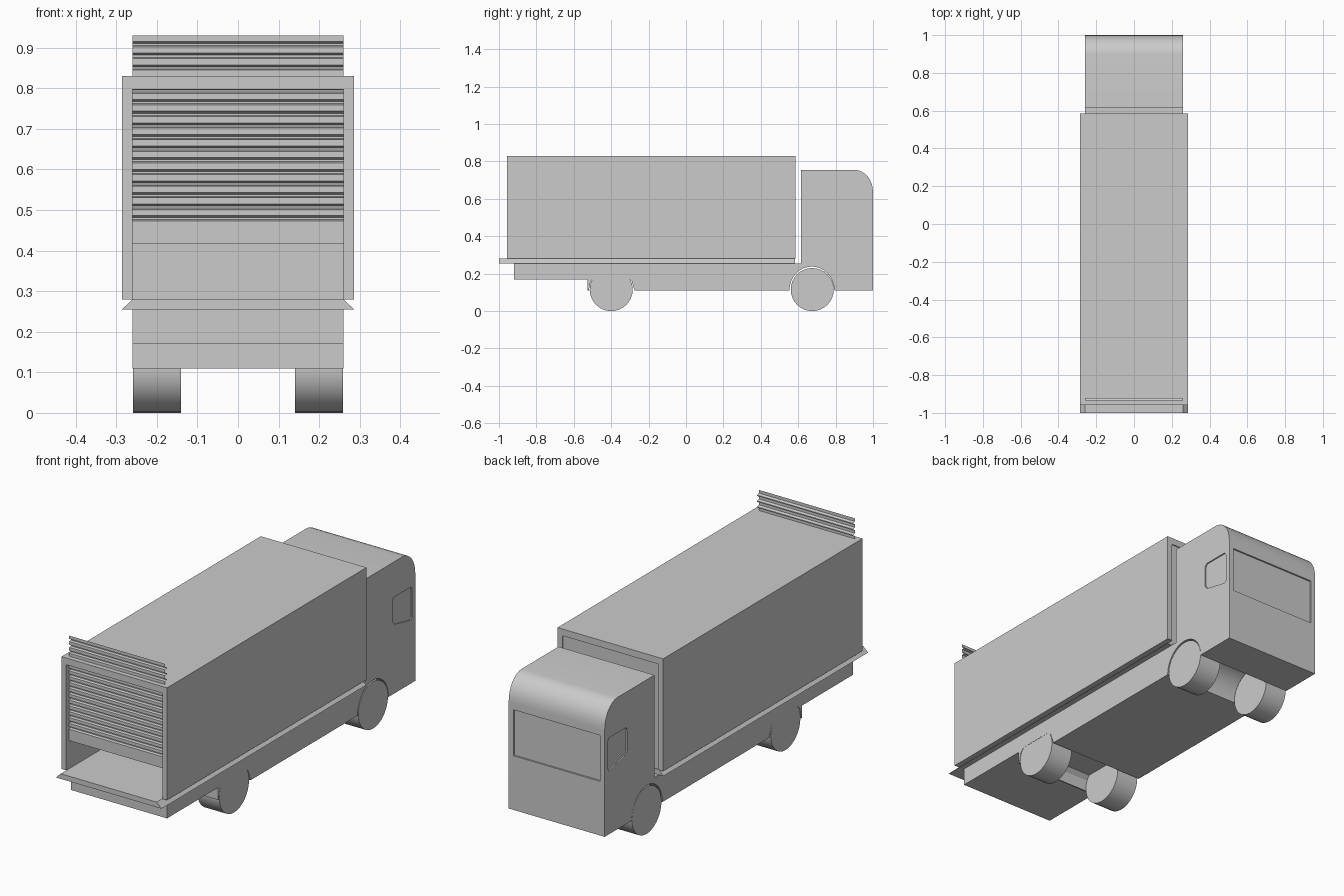
import bpy, bmesh, math
from math import sin, cos, pi

if "Cube" in bpy.data.objects:
    bpy.data.objects.remove(bpy.data.objects["Cube"])


def finish(bm, name, smooth=False):
    bmesh.ops.recalc_face_normals(bm, faces=bm.faces)
    me = bpy.data.meshes.new(name)
    bm.to_mesh(me)
    bm.free()
    ob = bpy.data.objects.new(name, me)
    bpy.context.collection.objects.link(ob)
    if smooth:
        bpy.ops.object.select_all(action='DESELECT')
        bpy.context.view_layer.objects.active = ob
        ob.select_set(True)
        bpy.ops.object.shade_smooth_by_angle(angle=math.radians(35))
    return ob


def prism(name, pts, a, b, axis='x', smooth=False):
    """Extrude a closed profile: (y, z) along x, or (x, z) along y."""
    bm = bmesh.new()
    place = (lambda p: (a, p[0], p[1])) if axis == 'x' else (lambda p: (p[0], a, p[1]))
    f = bm.faces.new([bm.verts.new(place(p)) for p in pts])
    ext = bmesh.ops.extrude_face_region(bm, geom=[f])['geom']
    d = (b - a, 0, 0) if axis == 'x' else (0, b - a, 0)
    bmesh.ops.translate(bm, vec=d, verts=[v for v in ext if isinstance(v, bmesh.types.BMVert)])
    return finish(bm, name, smooth)


def arc(cy, cz, ry, rz, a0, a1, n):
    return [(cy + ry * cos(a0 + (a1 - a0) * i / n), cz + rz * sin(a0 + (a1 - a0) * i / n))
            for i in range(n + 1)]


def rect(a0, a1, b0, b1):
    return [(a0, b0), (a1, b0), (a1, b1), (a0, b1)]


# cab and chassis in one side profile
body_pts = [(0.615, 0.255), (0.615, 0.755)]
body_pts += arc(0.90, 0.635, 0.10, 0.12, pi / 2, 0, 8)      # rounded cab roof
body_pts += [(1.0, 0.11)]
body_pts += arc(0.673, 0.11, 0.12, 0.128, 0, pi, 16)        # front wheel arch
body_pts += [(-0.275, 0.11), (-0.29, 0.16), (-0.31, 0.18),  # rear arch and flap
             (-0.49, 0.18), (-0.51, 0.16), (-0.52, 0.11), (-0.526, 0.11),
             (-0.526, 0.17), (-0.92, 0.17), (-0.92, 0.255)]
body = prism("cab_and_chassis", body_pts, -0.26, 0.26)

# window recesses
side = [(0.835, 0.582), (0.965, 0.582), (0.974, 0.57), (0.974, 0.43),
        (0.965, 0.42), (0.84, 0.447), (0.825, 0.465), (0.825, 0.57)]
cutters = [prism("windscreen_cutter", rect(-0.235, 0.235, 0.375, 0.60), 0.992, 1.05, 'y'),
           prism("right_window_cutter", side, 0.254, 0.3),
           prism("left_window_cutter", side, -0.3, -0.254)]
bpy.context.view_layer.objects.active = body
for c in cutters:
    m = body.modifiers.new(c.name, 'BOOLEAN')
    m.operation, m.solver, m.object = 'DIFFERENCE', 'EXACT', c
    bpy.ops.object.modifier_apply(modifier=m.name)
    bpy.data.objects.remove(c)
bpy.ops.object.select_all(action='DESELECT')
body.select_set(True)
bpy.ops.object.shade_smooth_by_angle(angle=math.radians(25))

# cargo floor with flared lower edge
prism("cargo_floor", [(-0.286, 0.255), (0.286, 0.255), (0.26, 0.28), (-0.26, 0.28)],
      -1.0, 0.583, 'y')

# cargo box: arch-shaped shell plus a front wall
prism("cargo_shell", [(-0.286, 0.28), (-0.286, 0.83), (0.286, 0.83), (0.286, 0.28),
                      (0.26, 0.28), (0.26, 0.797), (-0.26, 0.797), (-0.26, 0.28)],
      -0.957, 0.585, 'y')
prism("cargo_front_wall", rect(-0.26, 0.26, 0.28, 0.797), 0.555, 0.58, 'y')

# ribbed roller door, partly raised through the roof
door = [(-0.934, 0.417), (-0.934, 0.473)]
pitch = 0.0286
for i in range(16):
    z = 0.473 + i * pitch
    door += [(-0.922, z + 0.003), (-0.922, z + 0.008), (-0.934, z + 0.013), (-0.934, z + pitch)]
bm = bmesh.new()
rows = [[bm.verts.new((x, y, z)) for x in (-0.26, 0.26)] for y, z in door]
for r, s in zip(rows, rows[1:]):
    bm.faces.new((r[0], r[1], s[1], s[0]))
finish(bm, "roller_door")

# wheels
for label, y in (("front", 0.675), ("rear", -0.40)):
    for lr, x in (("left", -0.259), ("right", 0.14)):
        prism(f"{label}_{lr}_wheel", arc(y, 0.115, 0.115, 0.115, 0, 2 * pi * 31 / 32, 31),
              x, x + 0.119, smooth=True)
